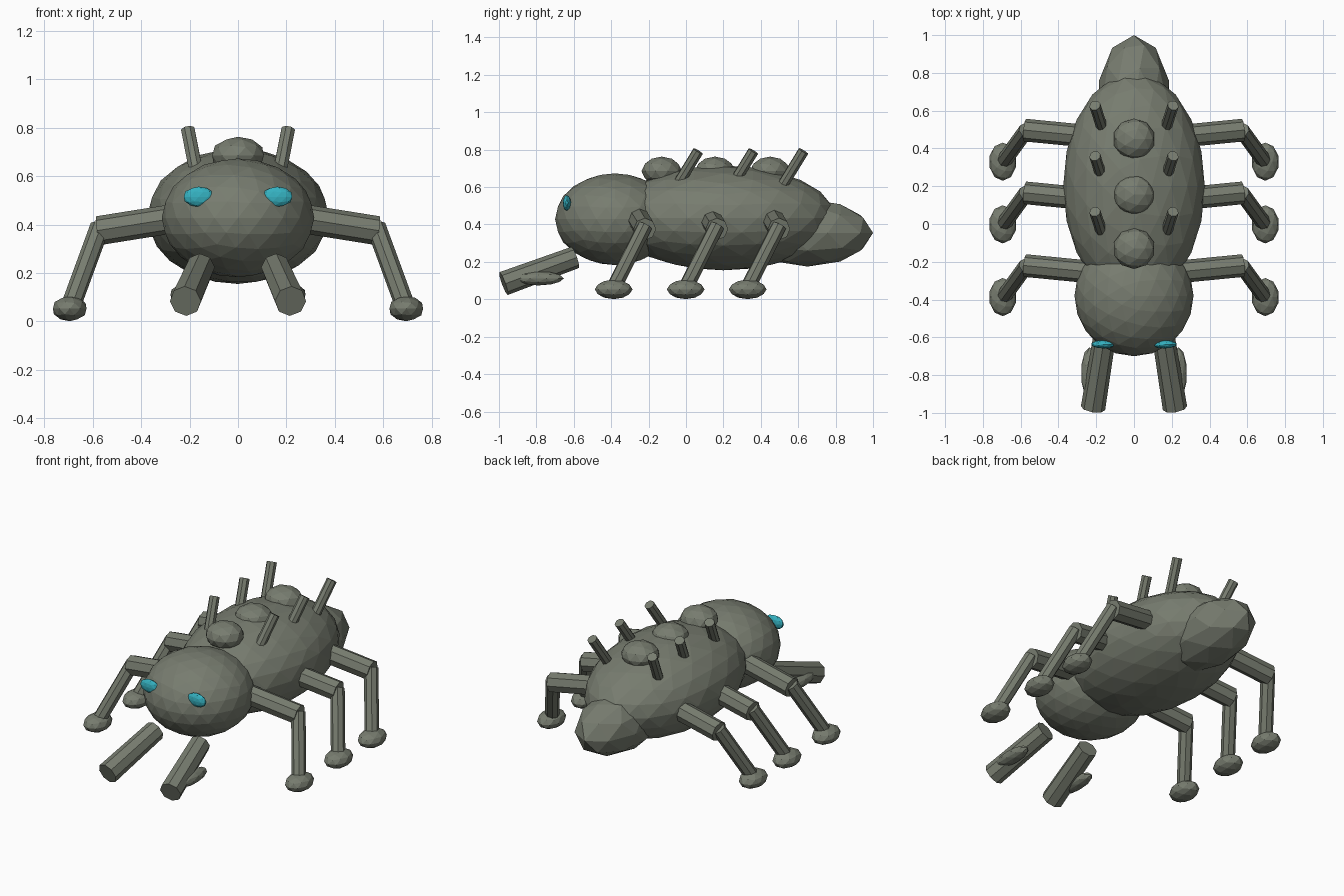
import bpy
from mathutils import Vector

if "Cube" in bpy.data.objects:
    bpy.data.objects.remove(bpy.data.objects["Cube"])


def material(name, rgb):
    m = bpy.data.materials.new(name)
    m.diffuse_color = (*rgb, 1)
    m.use_nodes = True
    m.node_tree.nodes["Principled BSDF"].inputs["Base Color"].default_value = m.diffuse_color
    return m


SHELL = material("grey_shell", (0.185, 0.202, 0.16))
EYE = material("cyan_eye", (0.035, 0.44, 0.53))


def blob(name, centre, radii, detail=2, mat=SHELL):
    """Faceted ellipsoid."""
    bpy.ops.mesh.primitive_ico_sphere_add(subdivisions=detail, radius=1, location=centre)
    ob = bpy.context.object
    ob.name = name
    ob.scale = radii
    ob.data.materials.append(mat)
    return ob


def rod(name, a, b, r1, r2=None):
    """Eight-sided rod from a to b."""
    a, b = Vector(a), Vector(b)
    d = b - a
    bpy.ops.mesh.primitive_cone_add(vertices=8, radius1=r1, radius2=r2 or r1,
                                    depth=d.length, location=(a + b) / 2)
    ob = bpy.context.object
    ob.name = name
    ob.rotation_euler = d.to_track_quat('Z', 'Y').to_euler()
    ob.data.materials.append(SHELL)
    return ob


# Main body masses
blob("abdomen", (0, 0.2, 0.435), (0.375, 0.6, 0.28), 3)
blob("head", (0, -0.38, 0.428), (0.315, 0.32, 0.245), 3)
blob("tail", (0, 0.65, 0.355), (0.195, 0.35, 0.18))

# Bumps along the back
for i, y in enumerate((-0.13, 0.155, 0.45)):
    blob(f"back_bump_{i + 1}", (0, y, 0.685), (0.112, 0.108, 0.078))

for side, s in (("left", -1), ("right", 1)):
    # Eyes set into the head
    blob(f"{side}_eye", (s * 0.162, -0.637, 0.515), (0.065, 0.022, 0.042), 2, EYE)

    # Front pincers with a small blade under each
    rod(f"{side}_pincer", (s * 0.155, -0.592, 0.224), (s * 0.217, -0.975, 0.084), 0.06, 0.065)
    blob(f"{side}_pincer_blade", (s * 0.235, -0.79, 0.112), (0.046, 0.137, 0.038))

    # Legs: thigh, shin and foot
    for i, y in enumerate((-0.22, 0.165, 0.497)):
        n = f"{side}_leg_{i + 1}"
        rod(n + "_thigh", (s * 0.22, y - 0.035, 0.432), (s * 0.577, y, 0.375), 0.06)
        rod(n + "_shin", (s * 0.57, y, 0.392), (s * 0.69, y - 0.165, 0.065), 0.041)
        blob(n + "_foot", (s * 0.695, y - 0.167, 0.053), (0.073, 0.101, 0.052))

    # Slanted spikes on the back
    for i, y in enumerate((0.065, 0.36, 0.628)):
        rod(f"{side}_spike_{i + 1}", (s * 0.165, y - 0.13, 0.58), (s * 0.207, y, 0.792), 0.03)
